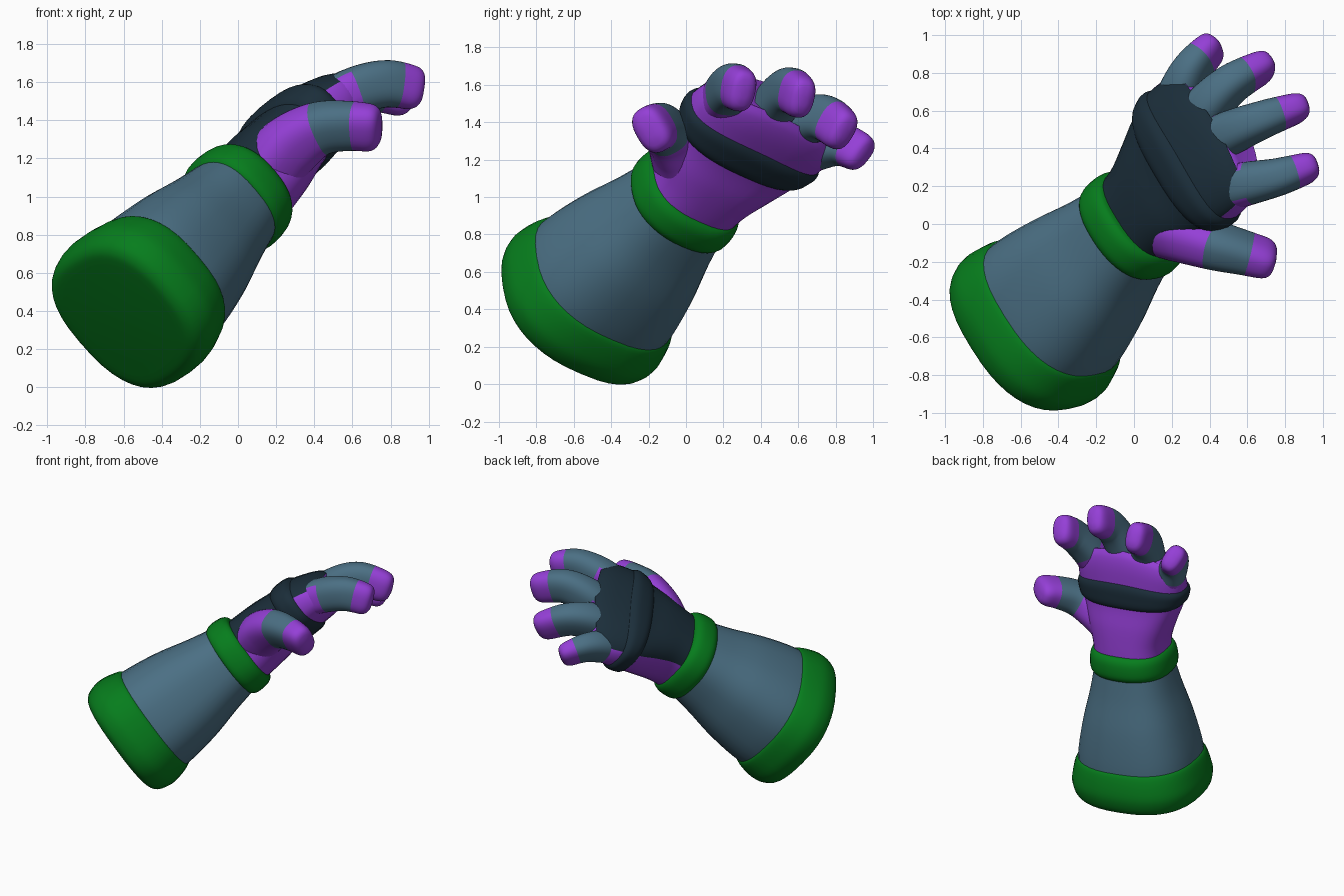
import bpy, bmesh, math
from mathutils import Vector

cube = bpy.data.objects.get("Cube")
if cube:
    bpy.data.objects.remove(cube, do_unlink=True)

# Arm frame: SIDE points to the thumb, BACK out of the back of the hand, AXIS to the fingers
AXIS = Vector((1, 1, 1)).normalized()
SIDE = Vector((0.5, -0.8, 0.3))
SIDE = (SIDE - AXIS * SIDE.dot(AXIS)).normalized()
BACK = SIDE.cross(AXIS)
if BACK.z < 0:
    BACK = -BACK
WRIST = Vector((0, 0, 1))
SEG = 40


def material(name, rgb):
    m = bpy.data.materials.new(name)
    m.use_nodes = True
    m.diffuse_color = (*rgb, 1)
    m.node_tree.nodes["Principled BSDF"].inputs["Base Color"].default_value = (*rgb, 1)
    return m


TEAL = material("slate teal", (0.07, 0.16, 0.23))
DARK = material("dark slate", (0.011, 0.027, 0.042))
PURPLE = material("purple", (0.30, 0.05, 0.68))
GREEN = material("green", (0.002, 0.205, 0.012))


def to_world(s, n, t):
    return WRIST + SIDE * s + BACK * n + AXIS * t


def spline(rows, u):
    """Smooth interpolation through rows of numbers, u from 0 to 1."""
    x = u * (len(rows) - 1)
    i = min(int(x), len(rows) - 2)
    f = x - i
    p0, p1, p2, p3 = (rows[max(0, min(len(rows) - 1, i + k))] for k in (-1, 0, 1, 2))
    return [b + f * (c - a) / 2 + f * f * (a - 2.5 * b + 2 * c - d / 2)
            + f ** 3 * (1.5 * (b - c) + (d - a) / 2)
            for a, b, c, d in zip(p0, p1, p2, p3)]


def outline(power, fullness=0):
    """Rounded-box cross-section with unit radii, fuller towards the lower outer corner."""
    pts = []
    for j in range(SEG):
        a = 2 * math.pi * j / SEG
        c, s = math.cos(a), math.sin(a)
        x = math.copysign(abs(c) ** (2 / power), c)
        y = math.copysign(abs(s) ** (2 / power), s)
        if y < 0:
            y *= 1 + fullness * (1 - x)
        pts.append((x, y))
    return pts


def skin(name, rings, mats, rule=None):
    """Skin closed rings of points; rule(ring fraction, angle) picks the material slot."""
    bm = bmesh.new()
    vs = [[bm.verts.new(p) for p in ring] for ring in rings]
    last = len(vs) - 1
    for i in range(last):
        for j in range(SEG):
            k = (j + 1) % SEG
            f = bm.faces.new((vs[i][j], vs[i][k], vs[i + 1][k], vs[i + 1][j]))
            if rule:
                f.material_index = rule((i + 0.5) / last, 2 * math.pi * (j + 0.5) / SEG)
    for ring, u in ((vs[0], 0), (vs[-1], 1)):
        cap = bm.faces.new(ring)
        if rule:
            cap.material_index = rule(u, -math.pi / 2)
    bmesh.ops.recalc_face_normals(bm, faces=bm.faces)
    me = bpy.data.meshes.new(name)
    bm.to_mesh(me)
    bm.free()
    for m in mats:
        me.materials.append(m)
    ob = bpy.data.objects.new(name, me)
    bpy.context.collection.objects.link(ob)
    me.shade_smooth()
    me.set_sharp_from_angle(angle=math.radians(50))


def sleeve(name, profile, mat, steps=30, power=2.5):
    """Straight part along the arm; profile rows are (t, side radius, back radius)."""
    rings = []
    for i in range(steps + 1):
        t, a, b = spline(profile, i / steps)
        rings.append([to_world(a * x, b * y + 0.012 * t, t) for x, y in outline(power, 0.065)])
    skin(name, rings, [mat])


# Forearm with flared cuff and wrist band
sleeve("forearm", [(-0.9, 0.455, 0.40), (-0.7, 0.437, 0.387), (-0.47, 0.387, 0.352),
                   (-0.23, 0.32, 0.295), (0, 0.27, 0.25)], TEAL)
sleeve("cuff", [(-1.085, 0.37, 0.32), (-1.075, 0.43, 0.38), (-1.035, 0.475, 0.42),
                (-0.95, 0.498, 0.44), (-0.86, 0.485, 0.43), (-0.775, 0.457, 0.403),
                (-0.755, 0.42, 0.37)], GREEN)
sleeve("wrist_band", [(-0.1, 0.25, 0.23), (-0.09, 0.295, 0.265), (-0.045, 0.313, 0.288),
                      (0.04, 0.308, 0.284), (0.085, 0.285, 0.26), (0.095, 0.25, 0.22)],
       GREEN, power=2.35)

# Hand: rows are (side, back, along, side radius, back radius)
HAND = [(0, -0.01, 0, 0.27, 0.235), (0, 0.0, 0.15, 0.285, 0.23), (-0.01, 0.01, 0.3, 0.335, 0.22),
        (-0.03, 0.02, 0.45, 0.385, 0.20), (-0.035, 0.025, 0.6, 0.418, 0.195),
        (-0.035, 0.01, 0.75, 0.425, 0.17), (-0.035, 0.0, 0.84, 0.41, 0.14),
        (-0.035, -0.005, 0.885, 0.375, 0.105)]


def hand_ring(u, grow=0):
    s0, n0, t0, a, b = spline(HAND, u)
    ring = []
    for x, y in outline(2.6, 0.07):
        s = s0 + (a + grow) * x
        n = n0 + (b + grow) * y + 0.1 * s * t0
        ring.append(to_world(s, n, t0 - 1.4 * max(0, t0 - 0.45) * s * s))
    return ring


def hand_rule(u, angle):
    return 1 if math.sin(angle) > 0.3 else 0


skin("hand", [hand_ring(i / 42) for i in range(43)], [PURPLE, DARK], hand_rule)

# Raised strap around the knuckles
strap = []
for i in range(17):
    v = i / 16
    bulge = 0.028 * (1 - abs(2 * v - 1) ** 4) - 0.008
    strap.append(hand_ring(0.425 + 0.195 * v, bulge))
skin("knuckle_strap", strap, [DARK])


def digit(name, rows, ref, root, tip, root_height):
    """Bent digit with a rounded end, a purple tip and a purple root below root_height."""
    steps = 50
    rings = []
    up = to_world(*ref) - WRIST
    for i in range(steps + 1):
        u = i / steps
        s, n, t, a, b = spline(rows, u)
        p = to_world(s, n, t)
        fwd = (to_world(*spline(rows, min(1, u + 0.02))[:3])
               - to_world(*spline(rows, max(0, u - 0.02))[:3])).normalized()
        across = fwd.cross(up).normalized()
        high = across.cross(fwd).normalized()
        v = max(0, (u - 0.84) / 0.16) * 0.985
        f = (1 - v ** 2.8) ** (1 / 2.4)
        rings.append([p + across * (a * f * x) + high * (b * f * y) for x, y in outline(2.5)])

    def rule(u, angle):
        return 1 if u > tip or (u < root and math.sin(angle) < root_height) else 0
    skin(name, rings, [TEAL, PURPLE], rule)


# Fingers, fanned and curled towards the palm
FINGERS = {
    "index": [(0.22, 0.0, 0.58), (0.275, 0.02, 0.74), (0.365, -0.075, 0.93), (0.405, -0.235, 1.06)],
    "middle": [(0.0, -0.01, 0.64), (0.01, 0.005, 0.82), (0.07, -0.07, 1.04), (0.11, -0.27, 1.19)],
    "ring": [(-0.16, -0.02, 0.62), (-0.18, -0.01, 0.78), (-0.21, -0.10, 0.97),
             (-0.22, -0.31, 1.105)],
    "little": [(-0.31, -0.05, 0.54), (-0.355, -0.04, 0.68), (-0.425, -0.085, 0.82),
               (-0.485, -0.225, 0.935)],
}
RADII = [(0.105, 0.09), (0.118, 0.122), (0.099, 0.124), (0.073, 0.112)]
for name, path in FINGERS.items():
    outer = name in ("index", "little")
    k = 0.92 if name == "little" else 1
    rows = [(*p, a * k, b * k) for p, (a, b) in zip(path, RADII)]
    digit(name + "_finger", rows, (0, 1, 0), 0.45 if name == "index" else 0.38, 0.78,
          0.85 if outer else 0.5)

# Thumb
digit("thumb", [(0.12, 0.0, 0.16, 0.15, 0.17), (0.26, 0.03, 0.28, 0.14, 0.165),
                (0.41, 0.01, 0.385, 0.122, 0.14), (0.535, -0.08, 0.465, 0.104, 0.13),
                (0.643, -0.19, 0.522, 0.088, 0.13)],
      (0.65, 0.7, 0.2), 0.5, 0.78, 2)
